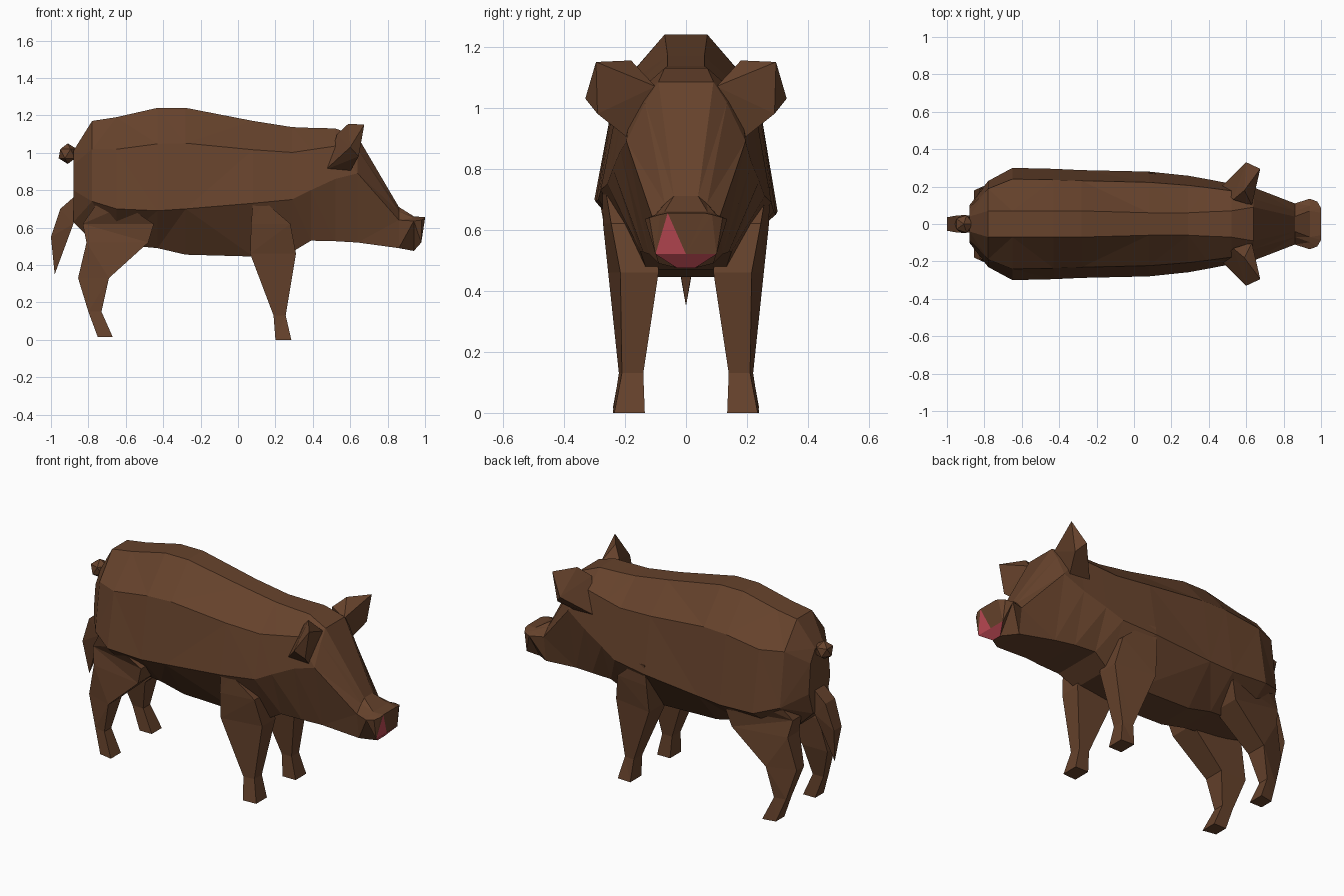
import bpy, bmesh
from mathutils import Vector

if "Cube" in bpy.data.objects:
    bpy.data.objects.remove(bpy.data.objects["Cube"], do_unlink=True)


def material(name, rgb):
    mat = bpy.data.materials.new(name)
    mat.use_nodes = True
    mat.diffuse_color = (*rgb, 1)
    mat.node_tree.nodes["Principled BSDF"].inputs["Base Color"].default_value = (*rgb, 1)
    return mat


brown = material("hide_brown", (0.133, 0.055, 0.025))
pink = material("nose_pink", (0.50, 0.066, 0.087))


def finish(name, bm, mats=(brown,)):
    bmesh.ops.recalc_face_normals(bm, faces=bm.faces[:])
    bmesh.ops.triangulate(bm, faces=bm.faces[:])
    mesh = bpy.data.meshes.new(name)
    bm.to_mesh(mesh)
    bm.free()
    for m in mats:
        mesh.materials.append(m)
    obj = bpy.data.objects.new(name, mesh)
    bpy.context.collection.objects.link(obj)
    return obj


def loft(bm, rings):
    """Skin a list of point rings; returns the vertex rings."""
    loops = [[bm.verts.new(p) for p in ring] for ring in rings]
    for a, b in zip(loops, loops[1:]):
        n = len(a)
        for i in range(n):
            j = (i + 1) % n
            bm.faces.new((a[i], a[j], b[j], b[i]))
    return loops


def hull(name, points):
    bm = bmesh.new()
    for p in points:
        bm.verts.new(p)
    bmesh.ops.convex_hull(bm, input=bm.verts[:])
    loose = [v for v in bm.verts if not v.link_faces]
    bmesh.ops.delete(bm, geom=loose, context="VERTS")
    return finish(name, bm)


# Body, head and snout: eight-sided sections along x
# x, bottom, top, top half width, side half width, side height, bottom half width
sections = [
    (-0.88, 0.63, 1.01, 0.04, 0.10, 0.80, 0.06),
    (-0.78, 0.53, 1.17, 0.07, 0.23, 0.74, 0.08),
    (-0.65, 0.51, 1.19, 0.07, 0.30, 0.70, 0.10),
    (-0.43, 0.49, 1.24, 0.07, 0.295, 0.69, 0.11),
    (-0.28, 0.455, 1.24, 0.07, 0.288, 0.70, 0.11),
    (0.08, 0.445, 1.17, 0.06, 0.28, 0.73, 0.11),
    (0.29, 0.47, 1.137, 0.06, 0.258, 0.75, 0.13),
    (0.39, 0.53, 1.133, 0.065, 0.24, 0.80, 0.15),
    (0.52, 0.527, 1.13, 0.07, 0.215, 0.86, 0.14),
    (0.64, 0.52, 1.085, 0.09, 0.195, 0.89, 0.12),
    (0.86, 0.49, 0.71, 0.04, 0.11, 0.64, 0.09),
    (0.94, 0.475, 0.66, 0.07, 0.135, 0.635, 0.03),
    (1.00, 0.52, 0.655, 0.06, 0.12, 0.64, 0.10),
]


def body_ring(x, zb, zt, tw, w, zm, bw):
    # the flank is rounded and hangs lower on the left, the head is wedge-shaped
    flank = x < 0.6
    sw = tw + (0.74 if flank else 0.42) * (w - tw)
    sz = zm + 0.65 * (zt - zm)
    left_z = zm - (0.04 if flank else 0)
    return [(x, tw, zt), (x, sw, sz), (x, w, left_z), (x, bw, zb),
            (x, -bw, zb), (x, -w, zm), (x, -sw, sz), (x, -tw, zt)]


bm = bmesh.new()
loops = loft(bm, [body_ring(*s) for s in sections])
bm.faces.new(loops[0])

# Snout tip: pink nostril wedge and pink lower lip, the rest brown
tl, sl, ml, bl, br, mr, sr, tr = loops[-1]
for v in (ml, mr, bl, br):
    v.co.x = 0.98
lip = next(f for f in bl.link_faces if br in f.verts)
back_l, back_r = loops[-2][3], loops[-2][4]
bm.faces.remove(lip)
centre = bm.verts.new((0.98, 0, 0.52))
wedge = bm.faces.new((centre, br, tr))
bm.faces.new((br, mr, sr, tr))
bm.faces.new((centre, tr, tl, sl))
bm.faces.new((centre, sl, ml, bl))
lip = bm.faces.new((centre, bl, back_l, back_r, br))
for f in (wedge, lip):
    f.material_index = 1
finish("body", bm, (brown, pink))


# Legs: z, back x, front x, inner y, outer y at the back, outer y at the front
front_leg = [
    (0.74, 0.08, 0.14, 0.10, 0.275, 0.265),
    (0.62, 0.07, 0.28, 0.10, 0.272, 0.245),
    (0.46, 0.065, 0.31, 0.09, 0.255, 0.215),
    (0.13, 0.19, 0.255, 0.14, 0.22, 0.21),
    (0.00, 0.20, 0.285, 0.135, 0.24, 0.235),
]
hind_leg = [
    (0.72, -0.76, -0.60, 0.10, 0.225, 0.287),
    (0.62, -0.83, -0.45, 0.10, 0.18, 0.27),
    (0.52, -0.81, -0.48, 0.09, 0.20, 0.255),
    (0.33, -0.855, -0.69, 0.11, 0.18, 0.235),
    (0.15, -0.80, -0.73, 0.15, 0.20, 0.215),
    (0.015, -0.75, -0.67, 0.145, 0.225, 0.24),
]

# Ear: broad cupped wedge leaning outward
ear = [
    (0.47, 0.20, 0.91), (0.60, 0.19, 0.90), (0.53, 0.13, 1.10), (0.63, 0.10, 1.07),
    (0.59, 0.18, 1.155), (0.675, 0.295, 1.15), (0.60, 0.33, 1.03), (0.645, 0.29, 0.98),
]

for side, s in (("left", 1), ("right", -1)):
    for name, rows in (("front_leg", front_leg), ("hind_leg", hind_leg)):
        bm = bmesh.new()
        rings = loft(bm, [[(a, s * i, z), (b, s * i, z), (b, s * of, z), (a, s * ob, z)]
                          for z, a, b, i, ob, of in rows])
        bm.faces.new(rings[0])
        bm.faces.new(rings[-1])
        finish(f"{name}_{side}", bm)
    hull(f"ear_{side}", [(x, s * y, z) for x, y, z in ear])

# Curled tail stub
bm = bmesh.new()
bmesh.ops.create_icosphere(bm, subdivisions=1, radius=0.055)
bmesh.ops.translate(bm, verts=bm.verts[:], vec=Vector((-0.91, 0, 0.995)))
finish("tail_curl", bm)

# Hanging tuft below the tail
tuft = [(-0.98, 0, 0.35)]
for y in (-0.045, 0.045):
    tuft += [(-0.87, y, 0.77), (-0.95, y, 0.70), (-1.00, 0.8 * y, 0.55), (-0.88, y, 0.62)]
hull("tail_tuft", tuft)
